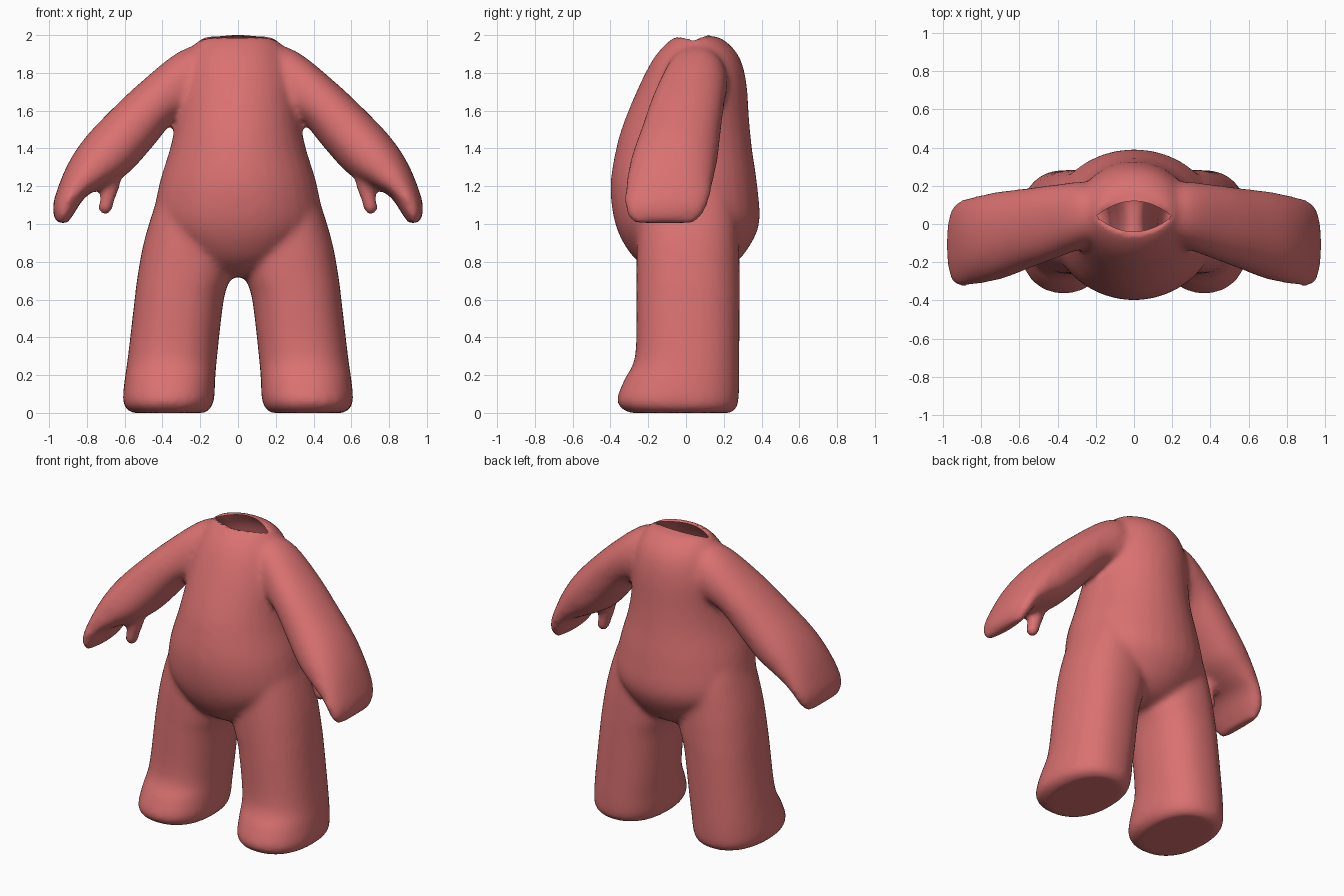
import bpy, bmesh, math
from mathutils import Vector

if "Cube" in bpy.data.objects:
    bpy.data.objects.remove(bpy.data.objects["Cube"])

SEG = 32


def refine(rows, steps=4):
    """Catmull-Rom interpolation between the rows of section values."""
    out = []
    for i in range(len(rows) - 1):
        p0, p1 = rows[max(i - 1, 0)], rows[i]
        p2, p3 = rows[i + 1], rows[min(i + 2, len(rows) - 1)]
        for s in range(steps):
            t = s / steps
            out.append([0.5 * (2 * b + (c - a) * t + (2 * a - 5 * b + 4 * c - d) * t * t
                               + (3 * b - a - 3 * c + d) * t ** 3)
                        for a, b, c, d in zip(p0, p1, p2, p3)])
    return out + [list(rows[-1])]


def loft(bm, sections, power=2.0):
    """Closed tube through (centre, half axis u, half axis v) sections."""
    rings = []
    for c, u, v in sections:
        ring = []
        for k in range(SEG):
            a = 2 * math.pi * k / SEG
            ca, sa = math.cos(a), math.sin(a)
            ca = math.copysign(abs(ca) ** (2 / power), ca)
            sa = math.copysign(abs(sa) ** (2 / power), sa)
            ring.append(bm.verts.new(c + u * ca + v * sa))
        rings.append(ring)
    faces = []
    for r, q in zip(rings, rings[1:]):
        for k in range(SEG):
            n = (k + 1) % SEG
            faces.append(bm.faces.new((r[k], r[n], q[n], q[k])))
    faces += [bm.faces.new(rings[0][::-1]), bm.faces.new(rings[-1])]
    bmesh.ops.recalc_face_normals(bm, faces=faces)


def upright(rows, side=1):
    """Horizontal sections from (z, inner x, outer x, front y, back y)."""
    return [(Vector((side * (i + o) / 2, (f + b) / 2, z)),
             Vector(((o - i) / 2, 0, 0)), Vector((0, (b - f) / 2, 0)))
            for z, i, o, f, b in refine(rows)]


def limb(rows, side):
    """Sections from (upper x, upper z, lower x, lower z, front y, back y)."""
    return [(Vector((side * (ux + lx) / 2, (f + b) / 2, (uz + lz) / 2)),
             Vector((side * (ux - lx) / 2, 0, (uz - lz) / 2)), Vector((0, (b - f) / 2, 0)))
            for ux, uz, lx, lz, f, b in refine(rows)]


torso = [(.72, -.10, .10, -.10, .12), (.76, -.22, .22, -.20, .22), (.85, -.33, .33, -.30, .315),
         (1.0, -.44, .44, -.375, .388), (1.2, -.42, .42, -.40, .378), (1.4, -.36, .36, -.37, .35),
         (1.55, -.33, .33, -.325, .335), (1.75, -.31, .31, -.24, .32), (1.88, -.27, .27, -.17, .285),
         (1.96, -.22, .22, -.10, .22), (1.995, -.17, .17, -.05, .16)]
leg = [(0, .17, .56, -.30, .24), (.03, .14, .60, -.35, .27), (.08, .125, .61, -.365, .28),
       (.18, .12, .60, -.325, .283), (.30, .11, .583, -.27, .283), (.60, .075, .548, -.263, .285),
       (.72, .04, .533, -.263, .285), (.9, .02, .50, -.26, .28), (1.1, .05, .44, -.24, .26),
       (1.3, .12, .37, -.15, .18)]
arm = [(.12, 1.96, .08, 1.55, -.08, .18), (.30, 1.92, .20, 1.58, -.12, .22),
       (.51, 1.755, .33, 1.55, -.18, .205), (.68, 1.595, .46, 1.40, -.235, .185),
       (.815, 1.45, .58, 1.27, -.285, .17), (.905, 1.31, .69, 1.205, -.31, .15),
       (.968, 1.15, .80, 1.15, -.325, .13), (.98, 1.07, .865, 1.06, -.32, .10),
       (.965, 1.01, .905, 1.00, -.28, .05)]
thumb = [(.74, 1.27, .62, 1.27, -.19, -.06), (.72, 1.19, .625, 1.20, -.18, -.07),
         (.735, 1.12, .65, 1.13, -.175, -.08), (.742, 1.075, .665, 1.075, -.165, -.085),
         (.72, 1.045, .68, 1.045, -.145, -.105)]

bm = bmesh.new()
loft(bm, upright(torso))
for side in (-1, 1):
    loft(bm, upright(leg, side), 2.3)
    loft(bm, limb(arm, side), 2.2)
    loft(bm, limb(thumb, side))
mesh = bpy.data.meshes.new("body_parts")
bm.to_mesh(mesh)
bm.free()
body = bpy.data.objects.new("body", mesh)
bpy.context.collection.objects.link(body)

# Fuse all parts into one soft skin
remesh = body.modifiers.new("fuse", 'REMESH')
remesh.mode = 'VOXEL'
remesh.voxel_size = 0.018
soften = body.modifiers.new("soften", 'SMOOTH')
soften.factor = 0.5
soften.iterations = 12
graph = bpy.context.evaluated_depsgraph_get()
skin = bpy.data.meshes.new_from_object(body.evaluated_get(graph))
body.modifiers.clear()
body.data = skin

# Lens-shaped neck opening, with its rim drawn onto a clean curve
HW, HD, CY = 0.20, 0.08, 0.04
bm = bmesh.new()
bm.from_mesh(skin)
hole = []
for f in bm.faces:
    p = f.calc_center_median()
    if p.z > 1.85 and abs(p.y - CY) / HD + (p.x / HW) ** 2 < 1:
        hole.append(f)
bmesh.ops.delete(bm, geom=hole, context='FACES')
for v in bm.verts:
    if v.is_boundary:
        a, b = (v.co.x / HW) ** 2, abs(v.co.y - CY) / HD
        t = (-b + math.sqrt(b * b + 4 * a)) / (2 * a) if a > 1e-5 else 1 / max(b, 1e-5)
        v.co.x *= t
        v.co.y = CY + (v.co.y - CY) * t
        d = (v.co.y - CY) / HD
        v.co.z = 1.97 + (0.03 * d if d > 0 else -0.008 * d)
for f in bm.faces:
    f.smooth = True
low = min(v.co.z for v in bm.verts)
for v in bm.verts:
    v.co.z -= low * max(0, 1 - v.co.z)
bm.to_mesh(skin)
bm.free()

# Skin colour
mat = bpy.data.materials.new("coral red")
mat.diffuse_color = (0.70, 0.165, 0.165, 1)
mat.use_nodes = True
mat.node_tree.nodes["Principled BSDF"].inputs["Base Color"].default_value = mat.diffuse_color
skin.materials.clear()
skin.materials.append(mat)
